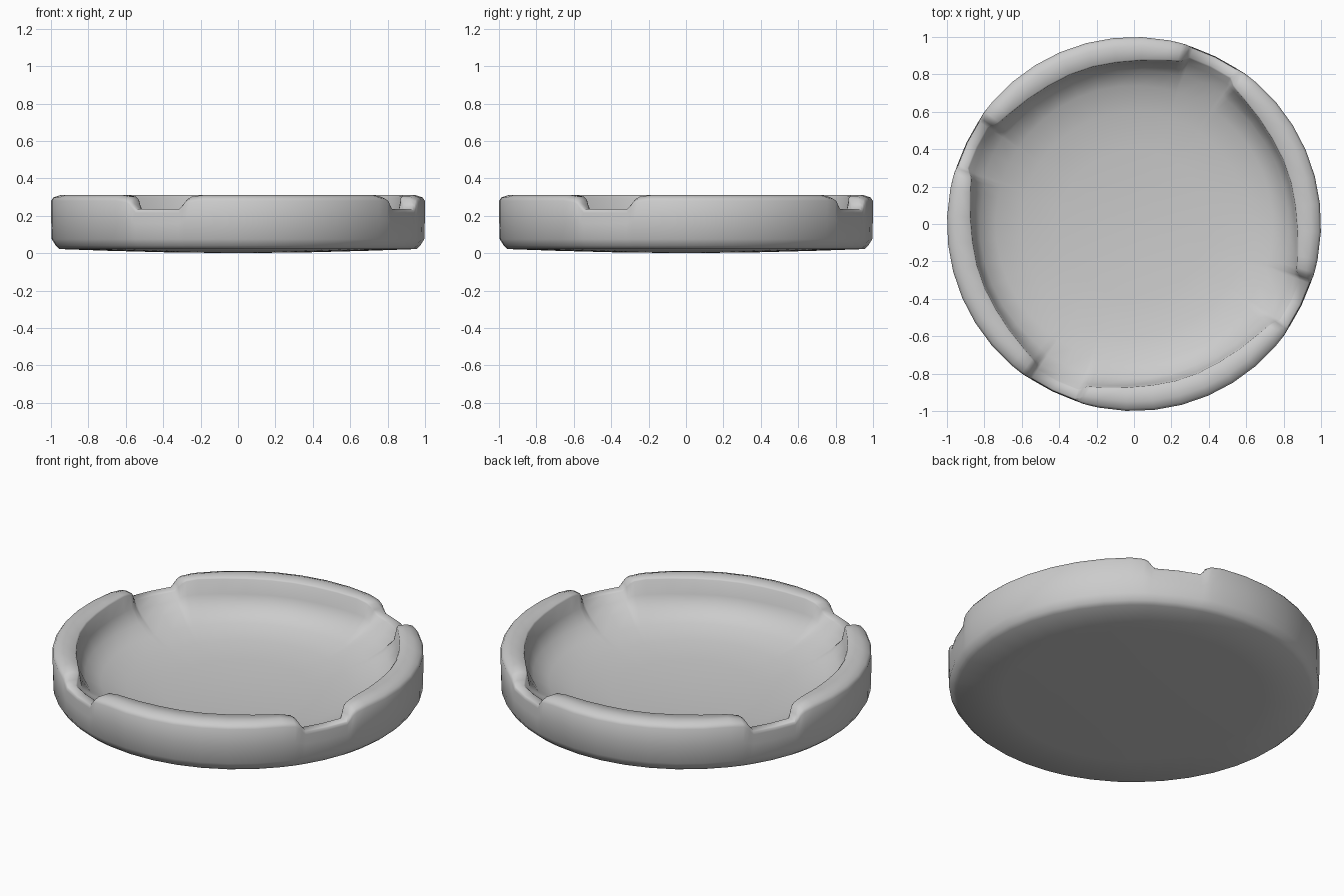
import bpy, bmesh, math

if "Cube" in bpy.data.objects:
    bpy.data.objects.remove(bpy.data.objects["Cube"])

# profile of the full rim (r, z), from the underside, over the rim, into the bowl
RIM = [(0.4, 0.005), (0.7, 0.013), (0.955, 0.022), (0.975, 0.04), (0.997, 0.075),
       (1.0, 0.18), (1.0, 0.28), (0.988, 0.298), (0.95, 0.311), (0.875, 0.311),
       (0.868, 0.303), (0.858, 0.22), (0.825, 0.15), (0.74, 0.102), (0.6, 0.066), (0.4, 0.044)]
# the same points where a notch is cut through the rim
NOTCH = [(0.4, 0.005), (0.7, 0.013), (0.955, 0.022), (0.975, 0.04), (0.996, 0.075),
         (0.994, 0.16), (0.993, 0.215), (0.991, 0.23), (0.984, 0.236), (0.94, 0.236),
         (0.932, 0.23), (0.9, 0.19), (0.84, 0.15), (0.74, 0.102), (0.6, 0.066), (0.4, 0.044)]
NOTCH_CENTRE = 64

# angle from notch centre -> share of notch shape, for one quadrant
steps = [(-15, 0), (-11, 0.12), (-9.6, 0.3), (-8.6, 0.65), (-7.4, 1), (0, 1),
         (7.4, 1), (8.6, 0.65), (9.6, 0.3), (11, 0.12), (15, 0)]
steps += [(15 + 60 * i / 7, 0) for i in range(1, 7)]

bm = bmesh.new()
rings = []
for q in range(4):
    for a, w in steps:
        t = math.radians(NOTCH_CENTRE + 90 * q + a)
        dist = abs(a) if a < 45 else 90 - a
        thin = 0.03 * max(0, 1 - max(0, dist - 9.8) / 18)
        ring = []
        for i, ((r0, z0), (r1, z1)) in enumerate(zip(RIM, NOTCH)):
            if i in (9, 10, 11):       # rim narrows toward each notch
                r0 += thin
            r, z = r0 + (r1 - r0) * w, z0 + (z1 - z0) * w
            ring.append(bm.verts.new((r * math.cos(t), r * math.sin(t), z)))
        rings.append(ring)

# skin and centre fans
under = bm.verts.new((0, 0, 0))
floor = bm.verts.new((0, 0, 0.035))
for a, b in zip(rings, rings[1:] + rings[:1]):
    for i in range(len(RIM) - 1):
        bm.faces.new((a[i], b[i], b[i + 1], a[i + 1]))
    bm.faces.new((under, b[0], a[0]))
    bm.faces.new((floor, a[-1], b[-1]))
bmesh.ops.recalc_face_normals(bm, faces=bm.faces)

mesh = bpy.data.meshes.new("notched_dish")
bm.to_mesh(mesh)
bm.free()
dish = bpy.data.objects.new("notched_dish", mesh)
bpy.context.collection.objects.link(dish)
bpy.context.view_layer.objects.active = dish
dish.select_set(True)
bpy.ops.object.shade_smooth_by_angle(angle=math.radians(70))
